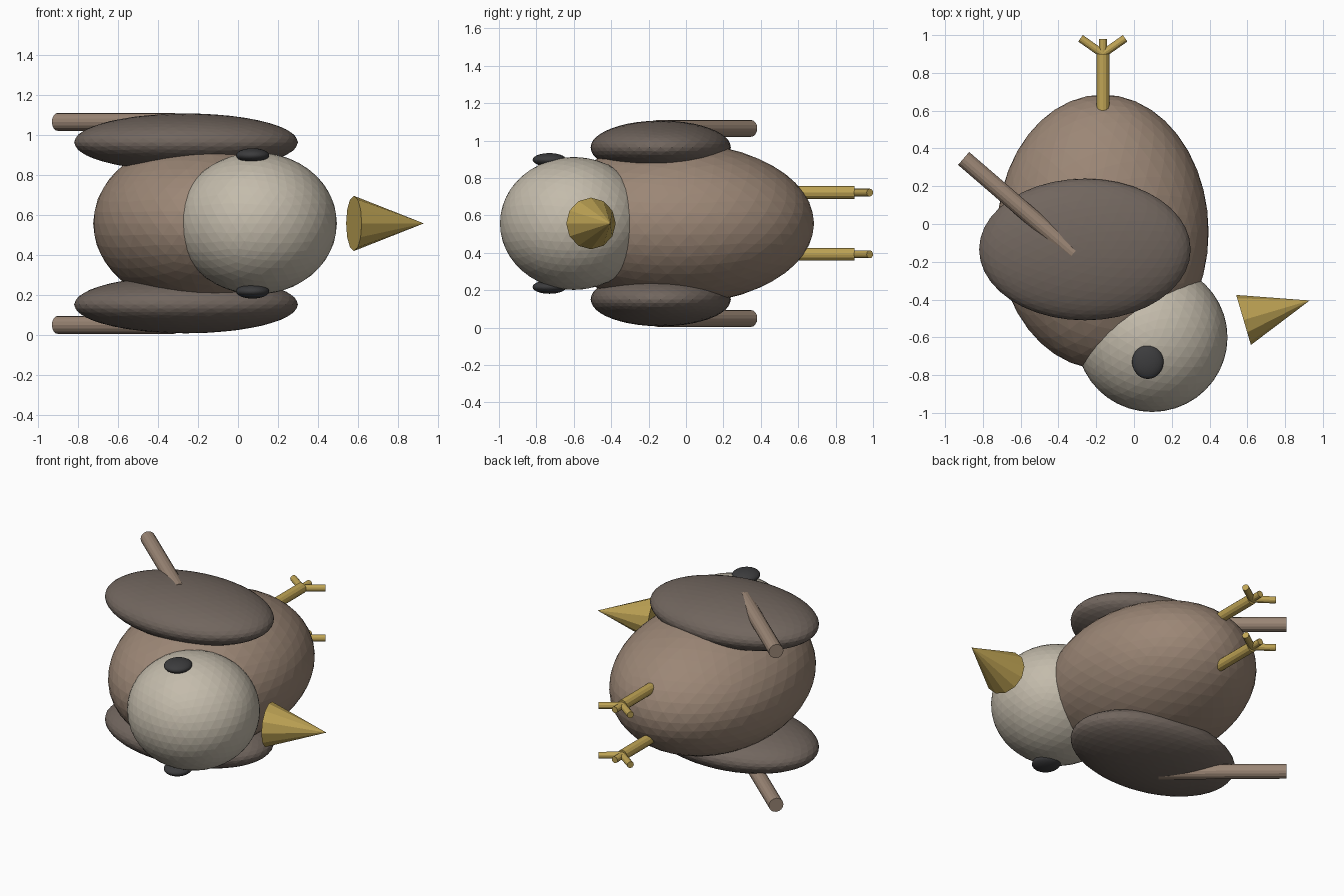
import bpy
from mathutils import Vector

cube = bpy.data.objects.get("Cube")
if cube:
    bpy.data.objects.remove(cube, do_unlink=True)

MID = 0.557  # height of the bird's plane of symmetry


def material(name, color):
    mat = bpy.data.materials.new(name)
    mat.use_nodes = True
    mat.diffuse_color = (*color, 1)
    mat.node_tree.nodes["Principled BSDF"].inputs["Base Color"].default_value = (*color, 1)
    return mat


brown = material("warm brown", (0.33, 0.24, 0.18))
cream = material("pale cream", (0.55, 0.50, 0.41))
dark_brown = material("dark grey brown", (0.165, 0.132, 0.112))
yellow = material("mustard yellow", (0.52, 0.37, 0.09))
black = material("charcoal", (0.045, 0.045, 0.047))


def finish(name, mat):
    obj = bpy.context.object
    obj.name = name
    obj.data.materials.append(mat)
    return obj


def ellipsoid(name, center, radii, mat):
    bpy.ops.mesh.primitive_ico_sphere_add(subdivisions=4, radius=1, location=center)
    bpy.context.object.scale = radii
    return finish(name, mat)


def rod(name, start, end, r1, r2, mat, sides=12):
    start, end = Vector(start), Vector(end)
    axis = end - start
    bpy.ops.mesh.primitive_cone_add(vertices=sides, radius1=r1, radius2=r2, depth=axis.length,
                                    location=(start + end) / 2,
                                    rotation=axis.to_track_quat('Z', 'Y').to_euler())
    return finish(name, mat)


# Body, head and beak lie on the plane of symmetry
ellipsoid("body", (-0.165, -0.042, MID), (0.56, 0.727, 0.43), brown)
ellipsoid("head", (0.095, -0.6, MID), (0.4, 0.395, 0.355), cream)
rod("beak", (0.58, -0.508, MID), (0.93, -0.405, MID), 0.138, 0, yellow)

# Paired parts, above and below the plane of symmetry
for side, s in (("left", 1), ("right", -1)):
    ellipsoid(side + "_wing", (-0.26, -0.135, MID + s * 0.406), (0.56, 0.375, 0.144), dark_brown)
    ellipsoid(side + "_eye", (0.073, -0.73, MID + s * 0.34), (0.083, 0.09, 0.036), black)

    z = MID + s * 0.508
    rod(side + "_tail_feather", (-0.32, -0.155, z), (-0.902, 0.347, z), 0.045, 0.045, brown, 16)

    # Leg with three toes
    z = MID + s * 0.165
    ankle = (-0.165, 0.9, z)
    rod(side + "_leg", (-0.165, 0.5, z), ankle, 0.034, 0.034, yellow)
    for toe, dx, dy in (("inner", -0.118, 0.083), ("middle", 0, 0.08), ("outer", 0.118, 0.083)):
        tip = (ankle[0] + dx, ankle[1] + dy, z)
        rod(f"{side}_{toe}_toe", ankle, tip, 0.021, 0.021, yellow)
